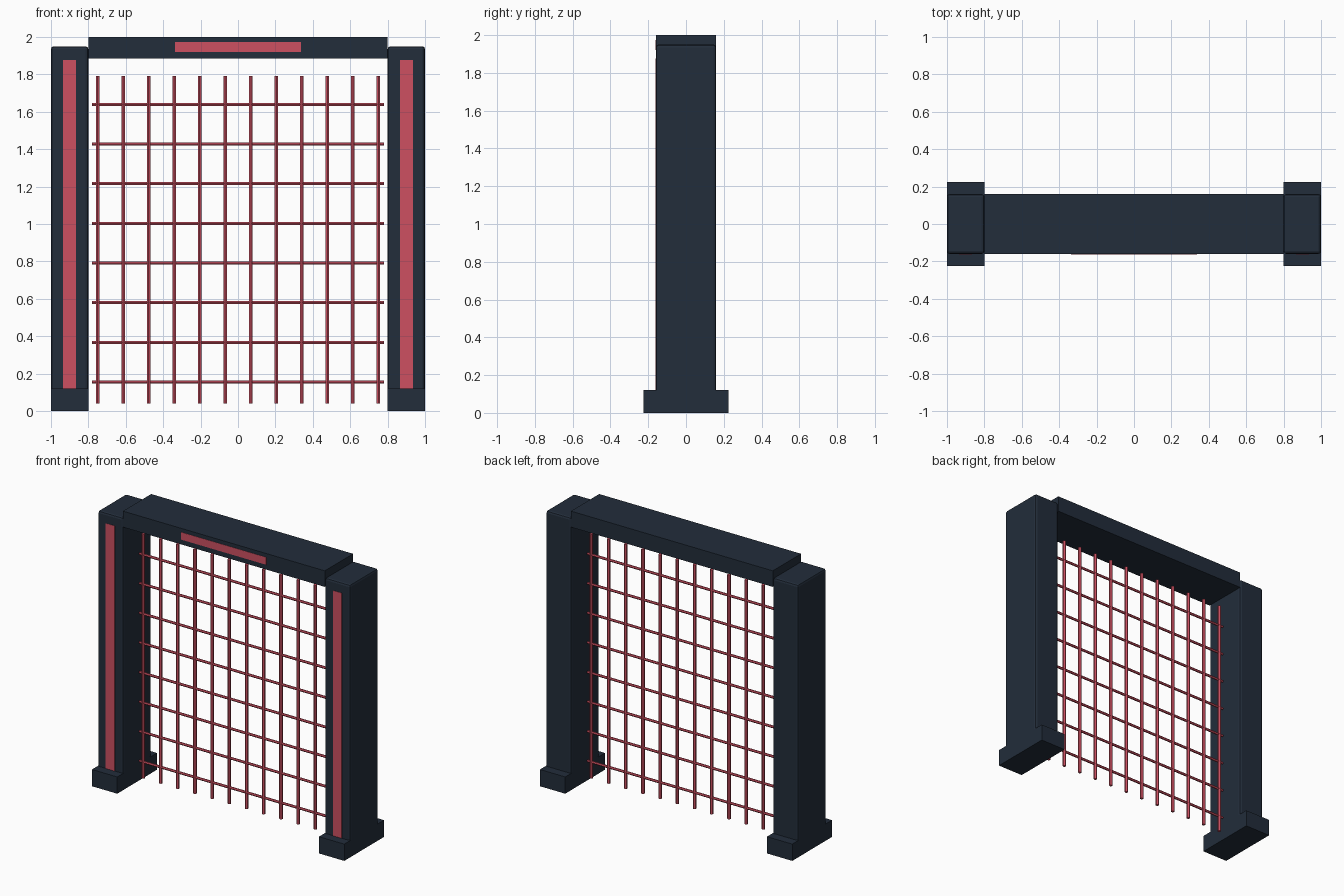
import bpy
import math

cube = bpy.data.objects.get("Cube")
if cube:
    bpy.data.objects.remove(cube, do_unlink=True)


def material(name, color):
    mat = bpy.data.materials.new(name)
    mat.use_nodes = True
    mat.diffuse_color = color
    mat.node_tree.nodes["Principled BSDF"].inputs["Base Color"].default_value = color
    return mat


NAVY = material("dark navy", (0.016, 0.026, 0.043, 1))
RED = material("rose red", (0.61, 0.08, 0.12, 1))


def box(name, mat, x, y, z, bevel=0):
    """Box spanning the given (min, max) range on each axis."""
    ranges = (x, y, z)
    bpy.ops.mesh.primitive_cube_add(size=1, location=[(a + b) / 2 for a, b in ranges])
    obj = bpy.context.object
    obj.name = name
    obj.scale = [b - a for a, b in ranges]
    bpy.ops.object.transform_apply(location=False, rotation=False, scale=True)
    obj.data.materials.append(mat)
    if bevel:
        mod = obj.modifiers.new("Bevel", "BEVEL")
        mod.width = bevel
        mod.segments = 2
    return obj


def bar(name, radius, length, location, rotation=(0, 0, 0)):
    """Thin six-sided rod of the grille."""
    bpy.ops.mesh.primitive_cylinder_add(vertices=6, radius=radius, depth=length,
                                        location=location, rotation=rotation)
    obj = bpy.context.object
    obj.name = name
    obj.data.materials.append(RED)


DEPTH = 0.16      # half depth of the frame
GLOW = 0.002      # how far the strips stand proud

# Posts with feet and front light strips
for side, s in (("left", 1), ("right", -1)):
    def span(a, b):
        return tuple(sorted((s * a, s * b)))
    box(side + "_post", NAVY, span(0.8, 1), (-DEPTH, DEPTH), (0.01, 1.95), 0.015)
    box(side + "_foot", NAVY, span(0.8, 1), (-0.225, 0.225), (0, 0.12))
    box(side + "_light_strip", RED, span(0.865, 0.935),
        (-DEPTH - GLOW, -DEPTH + GLOW), (0.08, 1.877))

# Top beam and its strip
box("top_beam", NAVY, (-0.8, 0.8), (-DEPTH, DEPTH), (1.885, 2))
box("beam_light_strip", RED, (-0.337, 0.337),
    (-DEPTH - GLOW, -DEPTH + GLOW), (1.92, 1.973))

# Grille of upright and cross bars
UPRIGHTS, CROSSBARS = 12, 8
for i in range(UPRIGHTS):
    x = -0.75 + 1.5 * i / (UPRIGHTS - 1)
    bar(f"upright_bar_{i + 1}", 0.012, 1.75, (x, 0, 0.915))
for i in range(CROSSBARS):
    z = 0.155 + 1.485 * i / (CROSSBARS - 1)
    bar(f"cross_bar_{i + 1}", 0.009, 1.56, (0, 0, z), (0, math.pi / 2, 0))
